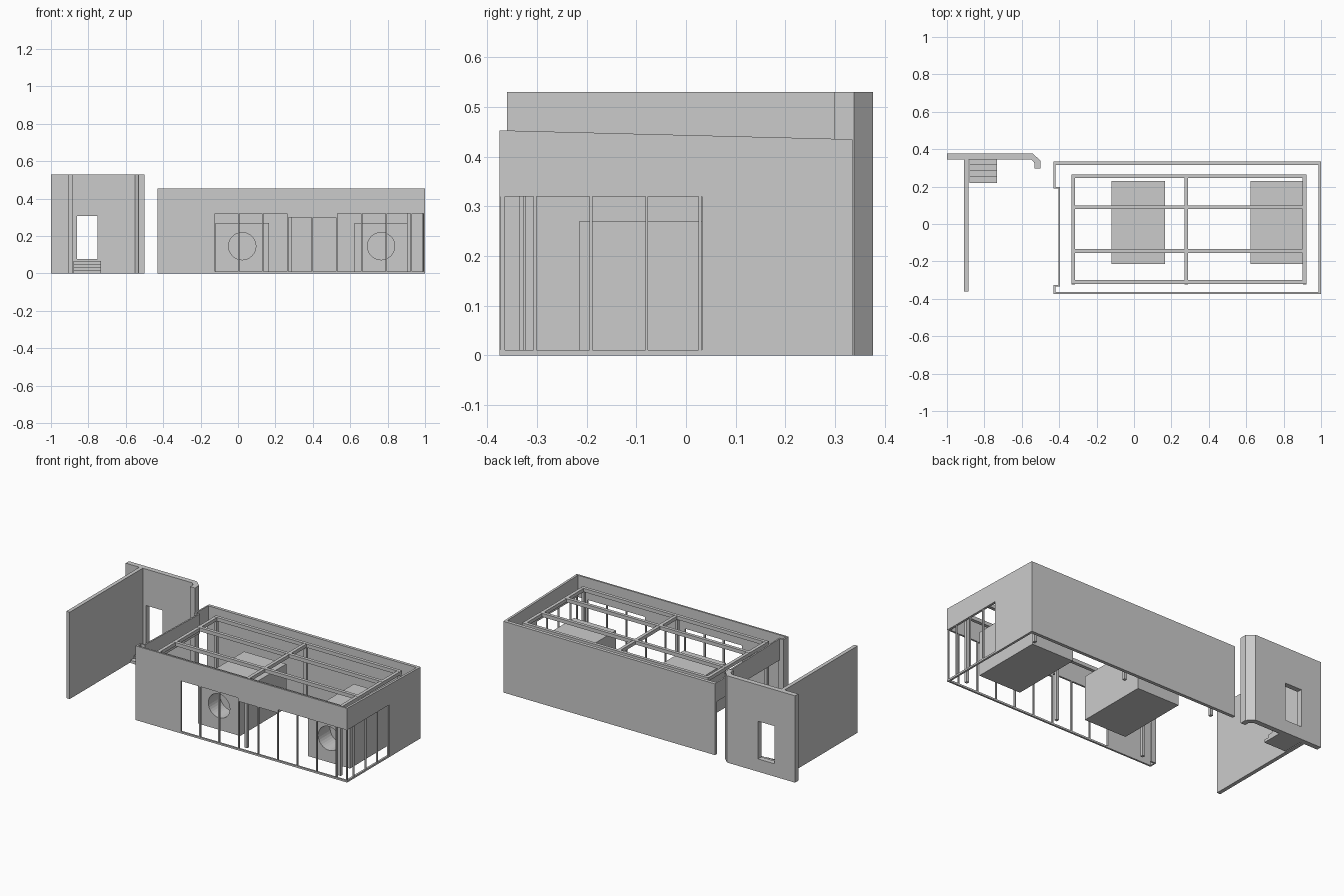
import bpy, bmesh, math
from mathutils import Vector

if "Cube" in bpy.data.objects:
    bpy.data.objects.remove(bpy.data.objects["Cube"])

grey = bpy.data.materials.new("light_grey")
grey.diffuse_color = (0.6, 0.6, 0.6, 1)
grey.use_nodes = True
grey.node_tree.nodes["Principled BSDF"].inputs["Base Color"].default_value = grey.diffuse_color


def prism(name, pts, axis, a, b):
    """Extrude a 2D outline along an axis from a to b."""
    def place(p, t):
        u, v = p
        return {'x': (t, u, v), 'y': (u, t, v), 'z': (u, v, t)}[axis]
    bm = bmesh.new()
    face = bm.faces.new([bm.verts.new(place(p, a)) for p in pts])
    out = bmesh.ops.extrude_face_region(bm, geom=[face])
    step = Vector(place((0, 0), b - a))
    bmesh.ops.translate(bm, vec=step, verts=[g for g in out['geom'] if isinstance(g, bmesh.types.BMVert)])
    bmesh.ops.recalc_face_normals(bm, faces=bm.faces)
    me = bpy.data.meshes.new(name)
    bm.to_mesh(me)
    bm.free()
    me.materials.append(grey)
    ob = bpy.data.objects.new(name, me)
    bpy.context.collection.objects.link(ob)
    return ob


def box(name, x0, x1, y0, y1, z0, z1):
    return prism(name, [(x0, y0), (x1, y0), (x1, y1), (x0, y1)], 'z', z0, z1)


def cut(ob, cutter):
    mod = ob.modifiers.new("opening", 'BOOLEAN')
    mod.operation = 'DIFFERENCE'
    mod.solver = 'EXACT'
    mod.object = cutter
    bpy.context.view_layer.objects.active = ob
    bpy.ops.object.modifier_apply(modifier=mod.name)
    bpy.data.objects.remove(cutter, do_unlink=True)


def roof(y):
    """Height of the sloping wall top."""
    return 0.453 - 0.018 * (y + 0.375) / 0.71


# Free-standing L wall with doorway, side wall and steps
back = prism("rear_screen_wall", [(-1, .376), (-.54, .376), (-.5, .338), (-.5, .298), (-.532, .298),
                                  (-.532, .326), (-.55, .345), (-1, .345)], 'z', 0, .53)
cut(back, box("door_cutter", -.862, -.75, .3, .4, .078, .308))
box("side_screen_wall", -.908, -.885, -.36, .345, 0, .53)
steps = [(.345, 0)]
for i in range(4):
    y = .22 + i * .0315
    steps += [(y, i * .0168), (y, (i + 1) * .0168)]
steps.append((.345, .067))
prism("entry_steps", steps[1:] + steps[:1], 'x', -.88, -.732)

# Building shell: rear, front and right walls
prism("rear_wall", [(.315, 0), (.335, 0), (.335, roof(.335)), (.315, roof(.315))], 'x', -.43, 1)
prism("front_wall", [(-.43, 0), (-.13, 0), (-.13, .32), (.263, .32), (.263, .3), (.53, .3),
                     (.53, .32), (1, .32), (1, .453), (-.43, .453)], 'y', -.375, -.364)
prism("right_wall", [(.032, 0), (.315, 0), (.315, roof(.315)), (-.364, roof(-.364)),
                     (-.364, .32), (.032, .32)], 'x', .986, 1)

# Left wall: stub and lintels over the open side
for name, x0, x1, y0, y1, z0 in [("left_stub", -.43, -.421, -.364, -.326, 0),
                                 ("left_stub_return", -.421, -.395, -.335, -.326, 0),
                                 ("left_lintel", -.404, -.395, -.326, .19, .32),
                                 ("left_lintel_return", -.43, -.395, .19, .199, .32),
                                 ("left_rear_lintel", -.43, -.421, .199, .315, .32)]:
    prism(name, [(y0, z0), (y1, z0), (y1, roof(y1)), (y0, roof(y0))], 'x', x0, x1)

# Window rails and mullions
box("front_rail", -.13, 1, -.375, -.364, 0, .011)
box("right_rail", .988, 1, -.364, .032, 0, .011)
for x in (-.126, .003, .132, .265, .397, .529, .661, .793, .925, .995):
    box("front_mullion", x - .004, x + .004, -.374, -.364, .011, .3 if x == .397 else .32)
for y in (-.304, -.191, -.079, .028):
    box("right_mullion", .989, .999, y - .003, y + .003, .011, .32)

# Roof beam frame and columns
z0, z1 = .398, .42
for y in (-.31, -.145, .09, .255):
    box("long_beam", -.335, .922, y - .01, y + .01, z0, z1)
for x in (-.325, .28, .912):
    box("cross_beam", x - .01, x + .01, -.32, .265, z0, z1 - .001)
    for y in (-.315, .255):
        box("column", x - .009, x + .009, y - .009, y + .009, 0, z0)

# Two room blocks with round front recesses
for x in (.0225, .765):
    block = box("room_block", x - .1425, x + .1425, -.215, .23, 0, .27)
    ring = [(x + .073 * math.cos(math.tau * i / 32), .146 + .073 * math.sin(math.tau * i / 32)) for i in range(32)]
    cut(block, prism("round_cutter", ring, 'y', -.3, -.1))
